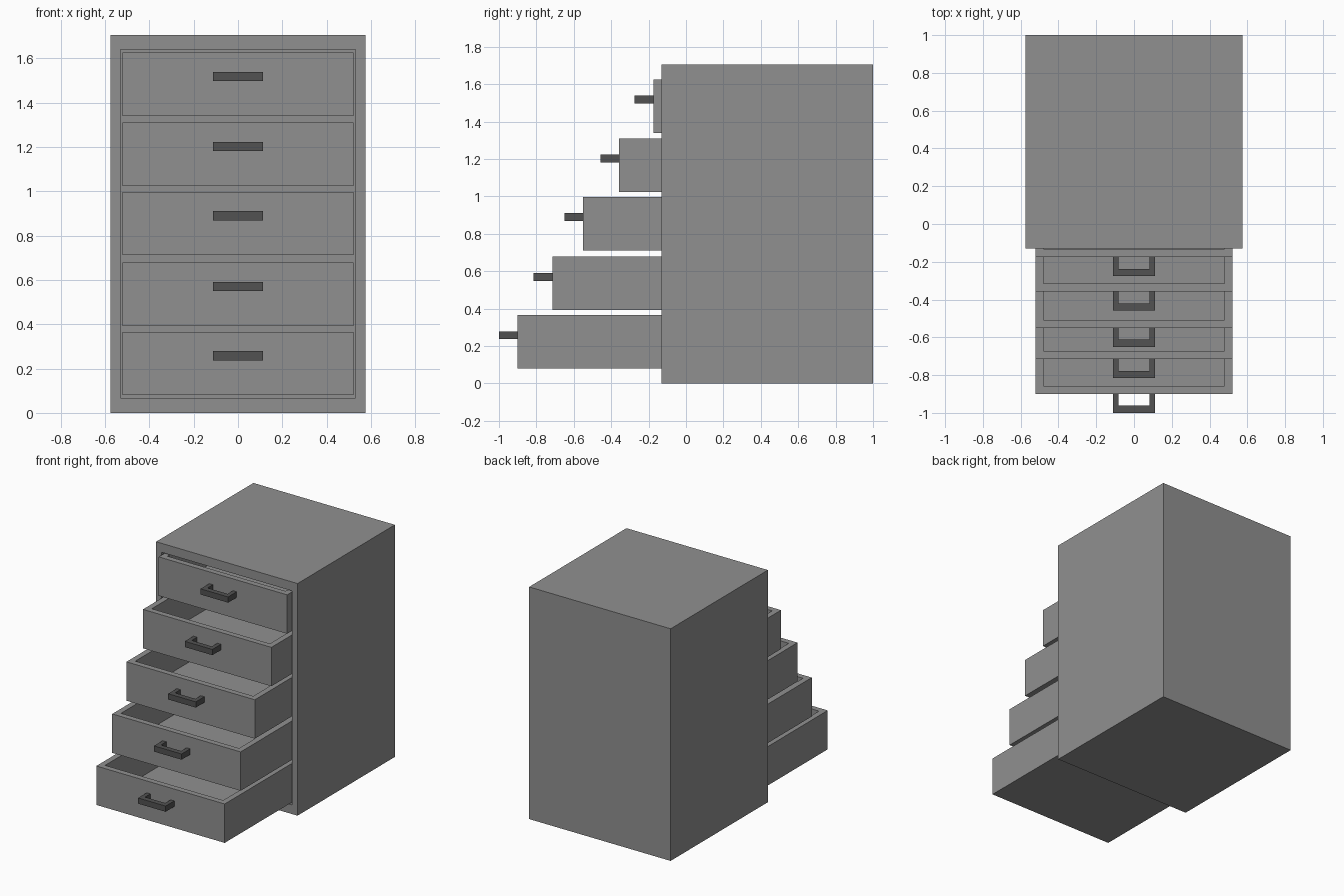
import bpy, bmesh
from mathutils import Vector

if "Cube" in bpy.data.objects:
    bpy.data.objects.remove(bpy.data.objects["Cube"])


def material(name, v):
    m = bpy.data.materials.new(name)
    m.diffuse_color = (v, v, v, 1)
    m.use_nodes = True
    m.node_tree.nodes["Principled BSDF"].inputs["Base Color"].default_value = m.diffuse_color
    return m


GREY = material("cabinet grey", 0.28)
DARK = material("handle dark grey", 0.085)


def add_box(bm, lo, hi):
    """Add a box between two corners and return its faces."""
    verts = bmesh.ops.create_cube(bm, size=1)["verts"]
    for v in verts:
        v.co = Vector([lo[i] if v.co[i] < 0 else hi[i] for i in range(3)])
    return list({f for v in verts for f in v.link_faces})


def hollow(bm, faces, direction, lo, hi):
    """Open the face pointing in a direction into a cavity with corners lo, hi."""
    d = Vector(direction)
    face = max(faces, key=lambda f: f.calc_center_median().dot(d))
    axis = max(range(3), key=lambda i: abs(d[i]))
    mid = face.calc_center_median()
    bmesh.ops.inset_region(bm, faces=[face], thickness=0.01)
    for v in face.verts:
        for i in range(3):
            if i != axis:
                v.co[i] = lo[i] if v.co[i] < mid[i] else hi[i]
    new = bmesh.ops.extrude_face_region(bm, geom=[face])["geom"]
    for v in new:
        if isinstance(v, bmesh.types.BMVert):
            v.co[axis] = lo[axis] if d[axis] > 0 else hi[axis]
    if face.is_valid:
        bmesh.ops.delete(bm, geom=[face], context='FACES_ONLY')


def finish(bm, name, mat):
    bmesh.ops.recalc_face_normals(bm, faces=bm.faces[:])
    me = bpy.data.meshes.new(name)
    bm.to_mesh(me)
    bm.free()
    me.materials.append(mat)
    ob = bpy.data.objects.new(name, me)
    bpy.context.collection.objects.link(ob)
    return ob


# Cabinet shell, open at the front
bm = bmesh.new()
body = add_box(bm, (-0.575, -0.13, 0), (0.575, 1.0, 1.706))
bm.normal_update()
hollow(bm, body, (0, -1, 0), (-0.53, -0.13, 0.067), (0.53, 0.955, 1.64))
finish(bm, "cabinet_shell", GREY)

# Drawers pulled out in steps: (front y, bottom z)
DEPTH, HEIGHT, HALF, WALL = 1.06, 0.286, 0.522, 0.042
STEPS = [(-0.90, 0.08), (-0.715, 0.392), (-0.55, 0.712), (-0.358, 1.024), (-0.175, 1.34)]

for n, (y, z) in enumerate(STEPS, 1):
    # Open drawer box
    bm = bmesh.new()
    faces = add_box(bm, (-HALF, y, z), (HALF, y + DEPTH, z + HEIGHT))
    bm.normal_update()
    hollow(bm, faces, (0, 0, 1), (-HALF + WALL, y + WALL, z + 0.04),
           (HALF - WALL, y + DEPTH - WALL, z + HEIGHT))
    finish(bm, f"drawer_{n}", GREY)

    # U-shaped handle: outline extruded upwards
    bm = bmesh.new()
    half_u = [(0.112, 0), (0.112, -0.1), (-0.112, -0.1), (-0.112, 0),
              (-0.082, 0), (-0.082, -0.062), (0.082, -0.062), (0.082, 0)]
    f = bm.faces.new([bm.verts.new((px, y + py, z + 0.157)) for px, py in half_u])
    top = bmesh.ops.extrude_face_region(bm, geom=[f])["geom"]
    bmesh.ops.translate(bm, vec=(0, 0, 0.042),
                        verts=[v for v in top if isinstance(v, bmesh.types.BMVert)])
    finish(bm, f"handle_{n}", DARK)
